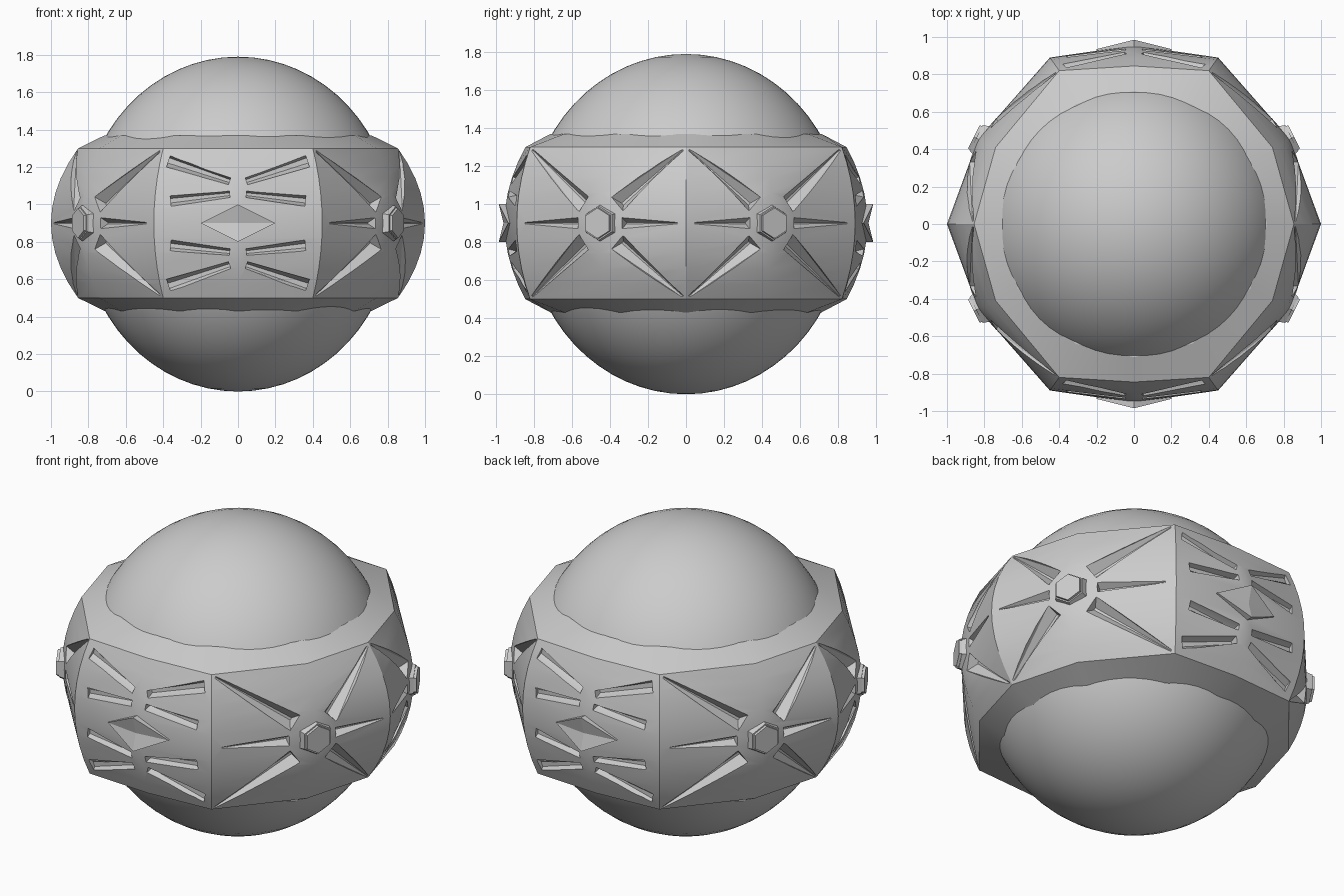
import bpy, bmesh, math
from mathutils import Vector, Matrix

if "Cube" in bpy.data.objects:
    bpy.data.objects.remove(bpy.data.objects["Cube"])

ZC = 0.9            # mid height of the band
HALF = 0.4          # half height of the panels


def make(name, bm, angle=25):
    bmesh.ops.recalc_face_normals(bm, faces=bm.faces)
    me = bpy.data.meshes.new(name)
    bm.to_mesh(me)
    bm.free()
    ob = bpy.data.objects.new(name, me)
    bpy.context.collection.objects.link(ob)
    smooth(ob, angle)
    return ob


def smooth(ob, angle):
    bpy.ops.object.select_all(action='DESELECT')
    bpy.context.view_layer.objects.active = ob
    ob.select_set(True)
    bpy.ops.object.shade_smooth_by_angle(angle=math.radians(angle))


def quadrant(dz):
    """Plan outline of the band, front centre to right corner."""
    q = (dz / HALF) ** 2
    return [Vector((0, -0.955 + 0.11 * q, ZC + dz)),
            Vector((0.45 - 0.05 * q, -0.89 + 0.07 * q, ZC + dz)),
            Vector((0.835 - 0.095 * q, -0.455 + 0.045 * q, ZC + dz)),
            Vector((1 - 0.145 * q, 0, ZC + dz))]


def side_surf(u, dz):
    p = quadrant(dz)
    return p[2].lerp(p[3] if u > 0 else p[1], abs(u))


def front_surf(x, dz):
    p = quadrant(dz)
    return p[0].lerp(p[1], x / p[1].x)


def full_ring(pts):
    s = lambda p, a, b: Vector((p.x * a, p.y * b, p.z))
    right = pts + [s(p, 1, -1) for p in reversed(pts[:3])]
    return right + [s(p, -1, 1) for p in reversed(right[1:-1])]


def groove(bm, p0, p1, w0, w1, d0, d1, n, h=0.07, floor=0.15):
    """Tapered trough cutter from p0 to p1."""
    side = (p1 - p0).cross(n).normalized()
    ends = []
    for p, w, d in ((p0, w0, d0), (p1, w1, d1)):
        top = w * 1.25
        ends.append([bm.verts.new(p + side * a + n * b) for a, b in
                     ((-w * floor, -d), (w * floor, -d), (w, 0), (top, h), (-top, h), (-w, 0))])
    a, b = ends
    for i in range(6):
        j = (i + 1) % 6
        bm.faces.new((a[i], a[j], b[j], b[i]))
    bm.faces.new(a[::-1])
    bm.faces.new(b)


def mirrored(bm, sx, sy):
    bmesh.ops.scale(bm, vec=(sx, sy, 1), verts=bm.verts)
    bmesh.ops.recalc_face_normals(bm, faces=bm.faces)


# inner smooth ball
bm = bmesh.new()
bmesh.ops.create_uvsphere(bm, u_segments=64, v_segments=32, radius=1)
bmesh.ops.transform(bm, verts=bm.verts,
                    matrix=Matrix.Translation((0, 0, 0.895)) @ Matrix.Diagonal((0.832, 0.832, 0.895, 1)))
make("ball", bm, 60)

# faceted band lofted from stacked rings
bm = bmesh.new()
levels = [-HALF + 0.08 * i for i in range(11)]
rings = [full_ring(quadrant(dz)) for dz in levels]


def rim(ring, z):
    return [Vector((p.x, p.y, 0)).normalized() * 0.712 + Vector((0, 0, z)) for p in ring]


rings = [rim(rings[0], 0.43)] + rings + [rim(rings[-1], 1.37)]
vs = [[bm.verts.new(p) for p in r] for r in rings]
N = len(vs[0])
for lo, hi in zip(vs, vs[1:]):
    for i in range(N):
        j = (i + 1) % N
        bm.faces.new((lo[i], lo[j], hi[j], hi[i]))
bm.faces.new(vs[0][::-1])
bm.faces.new(vs[-1])
band = make("band", bm)

# star grooves on four side panels, fan grooves on front and back
hub_n = Vector((0.89, -0.455, 0)).normalized()
side_n = Vector((0.86, -0.51, 0)).normalized()
front_n = Vector((0, -1, 0))
cut = bmesh.new()
for sx in (1, -1):
    for sy in (1, -1):
        bm = bmesh.new()
        for su in (1, -1):
            groove(bm, side_surf(su * 0.9, 0), side_surf(su * 0.26, 0),
                   0.004, 0.03, 0.003, 0.045, side_n)
            for sz in (1, -1):
                groove(bm, side_surf(su * 0.96, sz * 0.385), side_surf(su * 0.2, sz * 0.1),
                       0.006, 0.05, 0.004, 0.055, side_n)
        for sz in (1, -1):
            groove(bm, front_surf(0.37, sz * 0.335), front_surf(0.045, sz * 0.225),
                   0.036, 0.02, 0.022, 0.045, front_n, floor=0.4)
            groove(bm, front_surf(0.36, sz * 0.12), front_surf(0.045, sz * 0.155),
                   0.03, 0.018, 0.022, 0.045, front_n, floor=0.4)
        mirrored(bm, sx, sy)
        tmp = bpy.data.meshes.new("tmp")
        bm.to_mesh(tmp)
        bm.free()
        cut.from_mesh(tmp)
        bpy.data.meshes.remove(tmp)
cutter = make("groove_cutter", cut)
cutter.hide_render = True
mod = band.modifiers.new("grooves", 'BOOLEAN')
mod.operation = 'DIFFERENCE'
mod.solver = 'EXACT'
mod.use_self = True
mod.object = cutter
bpy.context.view_layer.objects.active = band
bpy.ops.object.modifier_move_to_index(modifier="grooves", index=0)
bpy.ops.object.modifier_apply(modifier="grooves")
bpy.data.objects.remove(cutter)
smooth(band, 22)

# hexagonal hubs at the star centres
for sx in (1, -1):
    for sy in (1, -1):
        bm = bmesh.new()
        rot = hub_n.to_track_quat('Z', 'Y').to_matrix().to_4x4()
        for r1, r2, off in ((0.11, 0.09, -0.02), (0.088, 0.08, -0.006)):
            bmesh.ops.create_cone(bm, cap_ends=True, segments=6, radius1=r1, radius2=r2, depth=0.06,
                                  matrix=Matrix.Translation(side_surf(0, 0) + hub_n * off) @ rot)
        mirrored(bm, sx, sy)
        make("hub", bm, 20)

# creased diamonds on the front and back panels
for sy in (1, -1):
    bm = bmesh.new()
    outline = ((0.2, -0.935, 0.9), (0, -0.985, 1.0), (-0.2, -0.935, 0.9), (0, -0.985, 0.8))
    f = [bm.verts.new(p) for p in outline]
    b = [bm.verts.new((x, -0.87, z)) for x, y, z in outline]
    c = bm.verts.new((0, -0.96, 0.9))
    for i in range(4):
        j = (i + 1) % 4
        bm.faces.new((f[i], f[j], c))
        bm.faces.new((f[j], f[i], b[i], b[j]))
    bm.faces.new(b)
    mirrored(bm, 1, sy)
    make("diamond", bm, 10)
